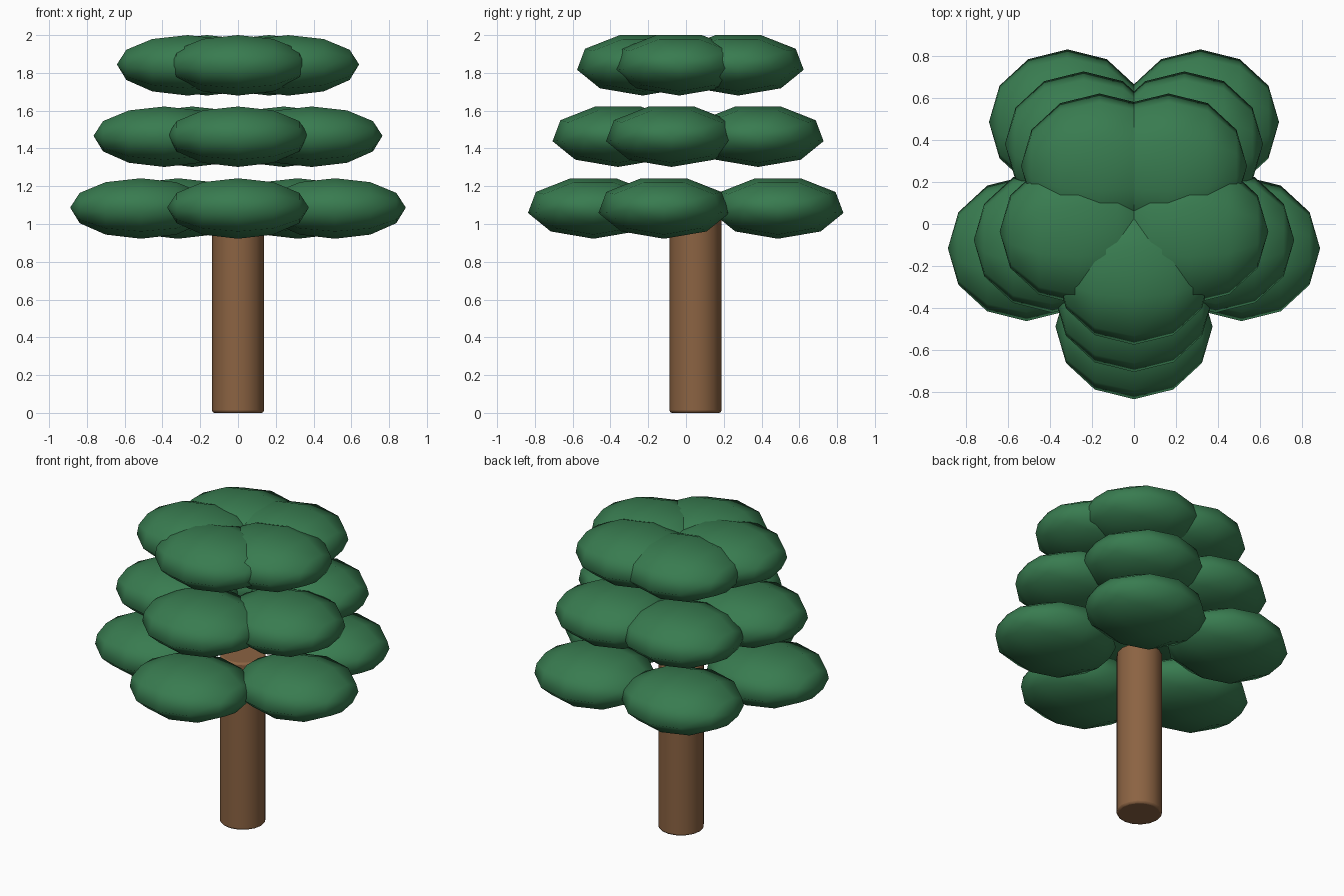
import bpy, bmesh
from math import sin, cos, pi, radians, atan2
from mathutils import Matrix

if "Cube" in bpy.data.objects:
    bpy.data.objects.remove(bpy.data.objects["Cube"])

CY = 0.05  # tree axis in y


def material(name, color):
    m = bpy.data.materials.new(name)
    m.diffuse_color = color
    m.use_nodes = True
    m.node_tree.nodes["Principled BSDF"].inputs["Base Color"].default_value = m.diffuse_color
    return m


bark = material("bark", (0.26, 0.125, 0.055, 1))
leaf = material("leaf", (0.04, 0.20, 0.08, 1))

# Trunk with a slightly rounded rim
bpy.ops.mesh.primitive_cylinder_add(vertices=16, radius=0.137, depth=1.1, location=(0, CY, 0.55))
trunk = bpy.context.object
trunk.name = "trunk"
trunk.data.materials.append(bark)
bev = trunk.modifiers.new("rim", 'BEVEL')
bev.width = 0.012
bev.segments = 2
bev.limit_method = 'ANGLE'
bev.angle_limit = radians(40)
bpy.ops.object.shade_smooth_by_angle(angle=radians(40))

# Shared low-poly leaf clump: nine-sided sphere lying along x, one edge line pointing down
bm = bmesh.new()
bmesh.ops.create_uvsphere(bm, u_segments=9, v_segments=6, radius=1)
rim = max(bm.verts, key=lambda v: v.co.xy.length)
turn = Matrix.Rotation(-atan2(rim.co.y, rim.co.x), 4, 'Z')
size = Matrix.Diagonal((0.375, 0.352, 0.165, 1))
bm.transform(size @ Matrix.Rotation(pi / 2, 4, 'Y') @ turn)
for f in bm.faces:
    f.smooth = True
clump = bpy.data.meshes.new("leaf_clump")
bm.to_mesh(clump)
bm.free()
clump.materials.append(leaf)

# Three tiers of five clumps, each ring smaller than the one below
for tier, (ring, z) in enumerate([(0.54, 1.087), (0.41, 1.467), (0.28, 1.845)]):
    for i in range(5):
        a = -pi / 2 + i * 2 * pi / 5
        ob = bpy.data.objects.new(f"leaf_clump_{tier + 1}_{i + 1}", clump)
        ob.location = (ring * cos(a), CY + ring * sin(a), z)
        bpy.context.collection.objects.link(ob)
